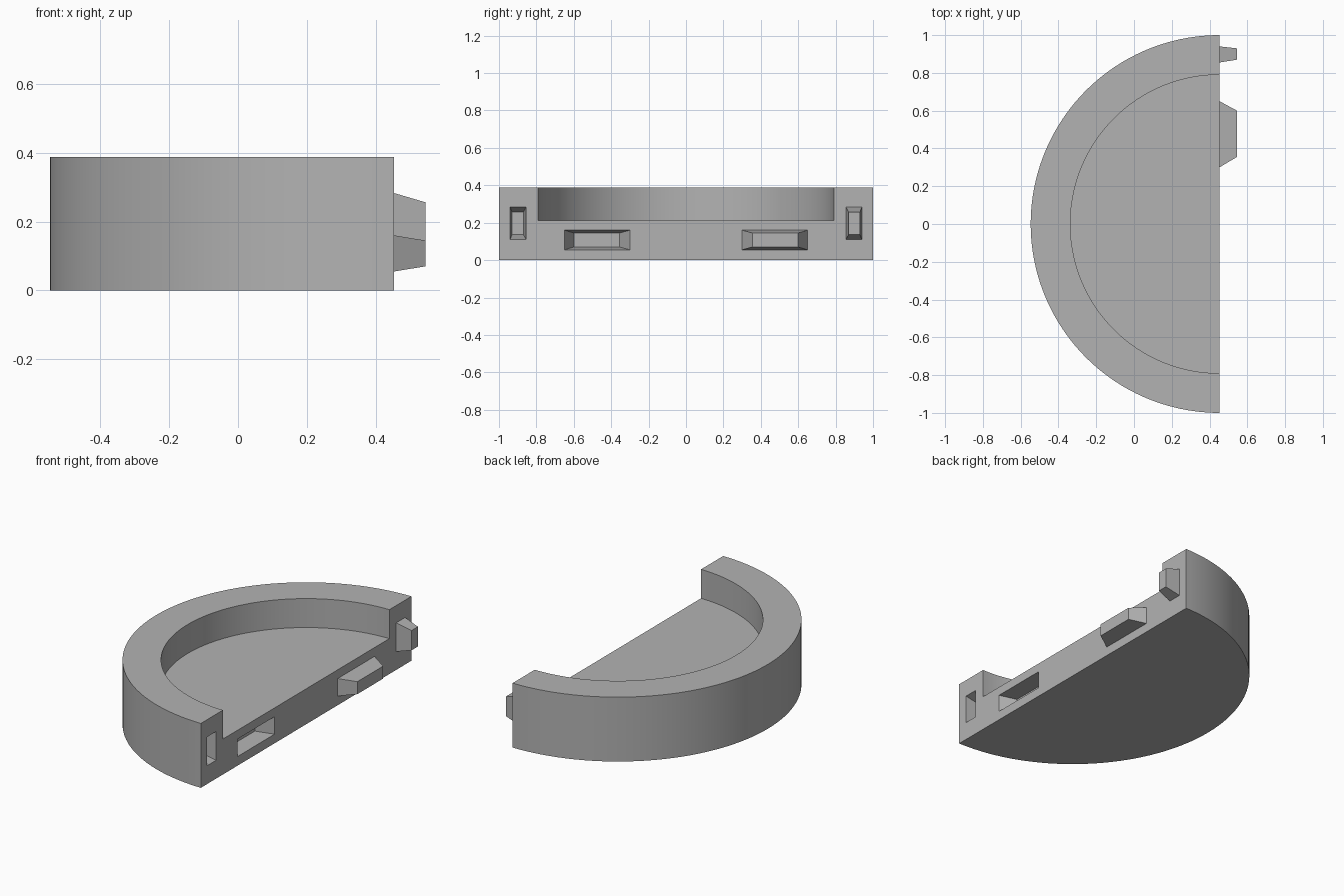
import bpy, bmesh, math

if "Cube" in bpy.data.objects:
    bpy.data.objects.remove(bpy.data.objects["Cube"])

CX = 0.453                      # x of the flat face and the arc centre
H, FLOOR, R_IN = 0.387, 0.213, 0.79
TIP = 0.092                     # peg length and socket depth

grey = bpy.data.materials.new("grey")
grey.diffuse_color = (0.45, 0.45, 0.45, 1)
grey.use_nodes = True
grey.node_tree.nodes["Principled BSDF"].inputs["Base Color"].default_value = grey.diffuse_color


def finish(name, bm):
    bmesh.ops.recalc_face_normals(bm, faces=bm.faces)
    me = bpy.data.meshes.new(name)
    bm.to_mesh(me)
    bm.free()
    me.materials.append(grey)
    ob = bpy.data.objects.new(name, me)
    bpy.context.collection.objects.link(ob)
    return ob


def prism(name, outline, z0, z1):
    bm = bmesh.new()
    face = bm.faces.new([bm.verts.new((x, y, z0)) for x, y in outline])
    top = bmesh.ops.extrude_face_region(bm, geom=[face])["geom"]
    bmesh.ops.translate(bm, vec=(0, 0, z1 - z0),
                        verts=[v for v in top if isinstance(v, bmesh.types.BMVert)])
    return finish(name, bm)


def arc(r, a0, a1, n):
    return [(CX + r * math.cos(a0 + (a1 - a0) * i / n),
             r * math.sin(a0 + (a1 - a0) * i / n)) for i in range(n + 1)]


def frustum(name, base, tip, x0, x1):
    """Tapered block along x; base and tip are (y0, y1, z0, z1)."""
    bm = bmesh.new()
    rings = []
    for x, (y0, y1, z0, z1) in ((x0, base), (x1, tip)):
        rings.append([bm.verts.new((x, y, z)) for y, z in
                      ((y0, z0), (y1, z0), (y1, z1), (y0, z1))])
    a, b = rings
    bm.faces.new(a)
    bm.faces.new(b)
    for i in range(4):
        j = (i + 1) % 4
        bm.faces.new((a[i], a[j], b[j], b[i]))
    return finish(name, bm)


def mirror_y(r):
    return (-r[1], -r[0], r[2], r[3])


# Half-disc body
body = prism("half_disc_body", arc(1, math.pi / 2, 1.5 * math.pi, 90), 0, H)

# Round recess, then sockets mirrored from the pegs
cutters = [prism("recess_cutter", arc(R_IN, math.pi / 2, 2.5 * math.pi, 180)[:-1],
                 FLOOR, H + 0.2)]
joints = {
    "wide": ((0.30, 0.65, 0.055, 0.16), (0.355, 0.60, 0.07, 0.145)),
    "tall": ((0.855, 0.94, 0.11, 0.283), (0.87, 0.93, 0.137, 0.256)),
}
for name, (base, tip) in joints.items():
    frustum(name + "_peg", base, tip, CX, CX + TIP)
    # Extend the socket cutter past the face along the same taper
    k = 0.1
    wide = tuple(b + k * (b - t) for b, t in zip(base, tip))
    cutters.append(frustum(name + "_socket_cutter", mirror_y(wide), mirror_y(tip),
                           CX + k * TIP, CX - TIP))

bpy.context.view_layer.objects.active = body
body.select_set(True)
for c in cutters:
    mod = body.modifiers.new(c.name, 'BOOLEAN')
    mod.operation = 'DIFFERENCE'
    mod.solver = 'EXACT'
    mod.object = c
    bpy.ops.object.modifier_apply(modifier=mod.name)
    bpy.data.objects.remove(c)

bpy.ops.object.shade_smooth_by_angle(angle=math.radians(30))
